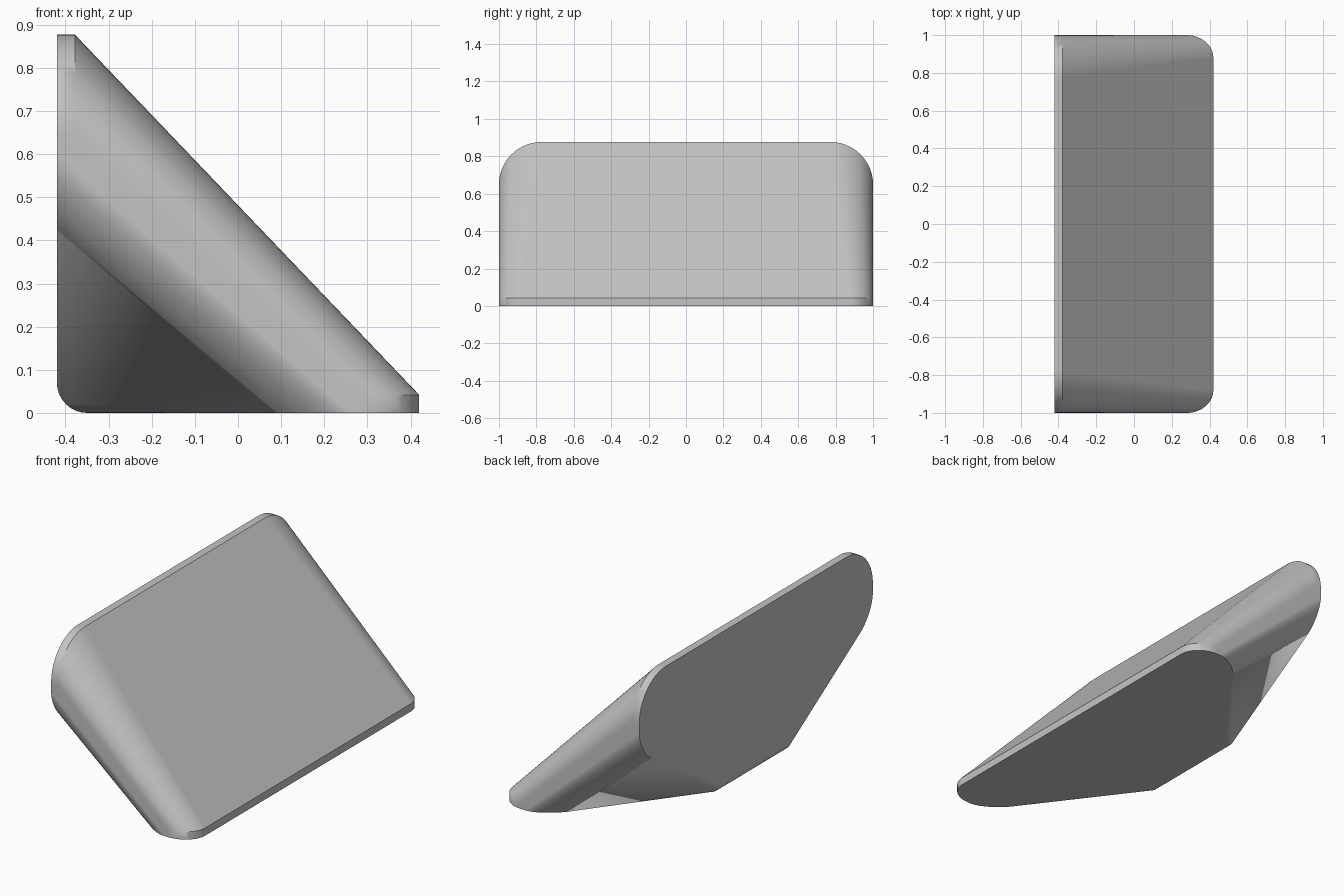
import bpy, bmesh, math
from mathutils import Vector

if "Cube" in bpy.data.objects:
    bpy.data.objects.remove(bpy.data.objects["Cube"], do_unlink=True)

LIP = 0.042      # thickness of the thin rims
BACK = -0.42     # back plane in x
TIP = 0.42       # front rim in x
TOP = 0.877      # top rim in z


def rounded(start, corner, end, steps=12):
    """Elliptical arc from start to end, tangent to the corner's two sides."""
    a, b, c = Vector(start), Vector(corner), Vector(end)
    w = math.sqrt(0.5)
    points = []
    for i in range(steps + 1):
        t = i / steps
        k = ((1 - t) ** 2, 2 * w * t * (1 - t), t * t)
        points.append((a * k[0] + b * k[1] + c * k[2]) / sum(k))
    return points


# Half outlines (y, distance from the corner) of the two mounting faces
back_rim = rounded((0.77, TOP), (1, TOP), (1, 0.65))
back_flank = rounded((1, 0.6), (1, 0.49), (0.89, 0.42))
base_rim = rounded((0.88, TIP), (1, TIP), (1, 0.28))
base_flank = rounded((1, 0.26), (1, 0.17), (0.89, 0.08))
heel = rounded((BACK, 0.07), (BACK, 0), (BACK + 0.07, 0), 8)

# Body: hull around both rimmed faces and the rounded heel
points = []
for side in (-1, 1):
    for y, z in back_rim:
        points += [(BACK, side * y, z), (BACK + LIP, side * y, z)]
    for y, x in base_rim:
        points += [(x, side * y, 0), (x, side * y, LIP)]
    points += [(BACK, side * y, z) for y, z in back_flank]
    points += [(x, side * y, 0) for y, x in base_flank]
    points += [(x, side * 0.3, z) for x, z in heel]

bm = bmesh.new()
for p in points:
    bm.verts.new(p)
hull = bmesh.ops.convex_hull(bm, input=bm.verts[:])
loose = [v for v in bm.verts if not v.link_faces]
bmesh.ops.delete(bm, geom=loose, context="VERTS")
bmesh.ops.dissolve_limit(bm, angle_limit=math.radians(0.5),
                         verts=bm.verts[:], edges=bm.edges[:])
bmesh.ops.recalc_face_normals(bm, faces=bm.faces[:])
mesh = bpy.data.meshes.new("wedge_body")
bm.to_mesh(mesh)
bm.free()
body = bpy.data.objects.new("wedge_body", mesh)
bpy.context.collection.objects.link(body)

# Plain grey finish
grey = bpy.data.materials.new("plain_grey")
grey.use_nodes = True
colour = (0.55, 0.55, 0.55, 1)
grey.diffuse_color = colour
grey.node_tree.nodes["Principled BSDF"].inputs["Base Color"].default_value = colour
mesh.materials.append(grey)

# Smooth rounded ends, crisp rims
bpy.ops.object.select_all(action="DESELECT")
body.select_set(True)
bpy.context.view_layer.objects.active = body
bpy.ops.object.shade_smooth_by_angle(angle=math.radians(30))
weighted = body.modifiers.new("weighted_normals", "WEIGHTED_NORMAL")
weighted.keep_sharp = True
